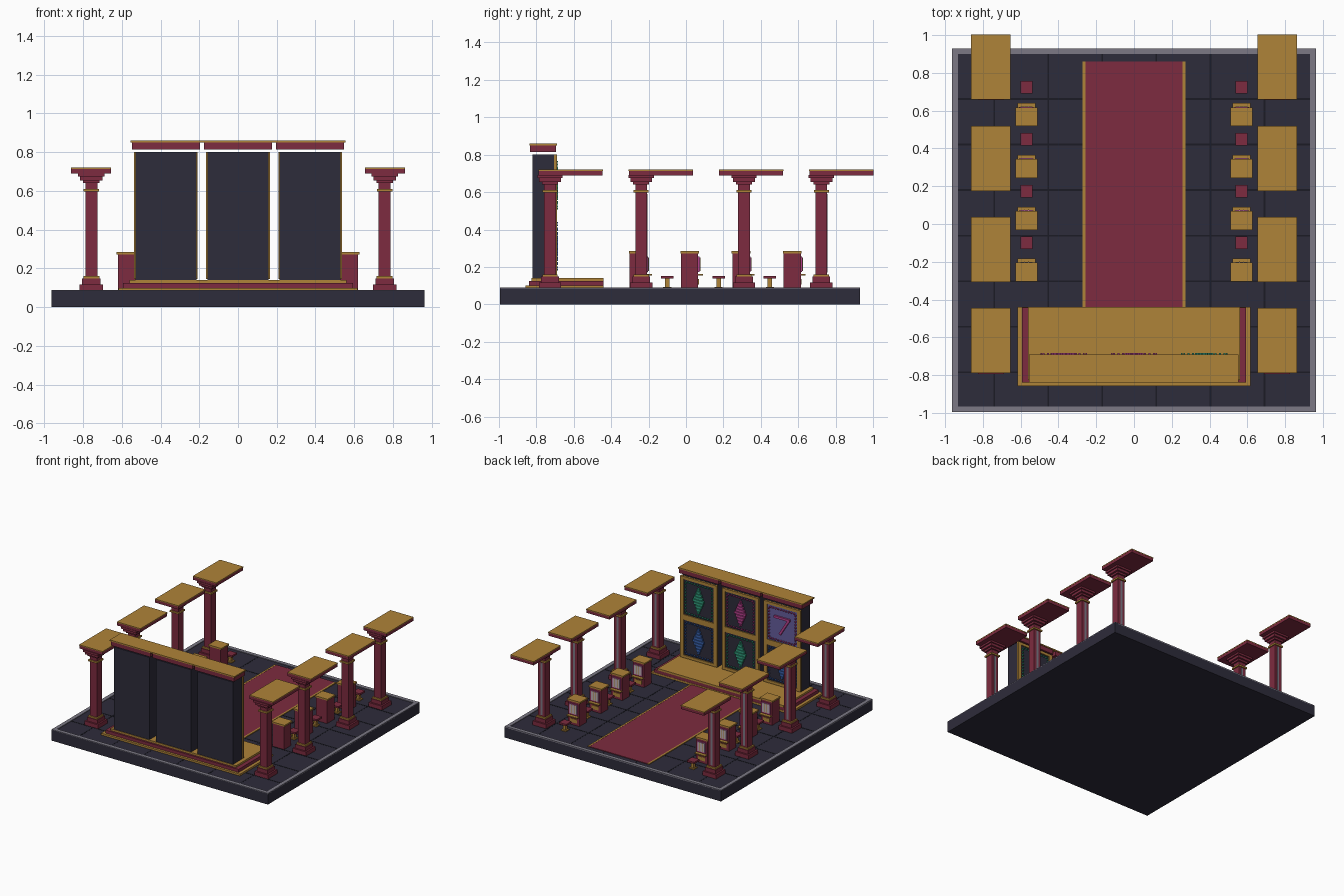
import bpy
import bmesh
from math import radians
from mathutils import Matrix, Vector

cube = bpy.data.objects.get("Cube")
if cube:
    bpy.data.objects.remove(cube, do_unlink=True)

COLOURS = {
    "gold": (0.43, 0.23, 0.04),
    "maroon": (0.205, 0.024, 0.05),
    "charcoal": (0.027, 0.025, 0.043),
    "stone_grey": (0.20, 0.19, 0.235),
    "grout_black": (0.011, 0.011, 0.018),
    "neon_green": (0.03, 0.33, 0.2),
    "neon_pink": (0.45, 0.05, 0.26),
    "neon_blue": (0.04, 0.12, 0.42),
    "lavender": (0.13, 0.11, 0.33),
    "pale_glass": (0.5, 0.42, 0.45),
}
MATS = {}
for key, rgb in COLOURS.items():
    m = bpy.data.materials.new(key)
    m.use_nodes = True
    m.diffuse_color = (*rgb, 1)
    bsdf = next(n for n in m.node_tree.nodes if n.type == "BSDF_PRINCIPLED")
    bsdf.inputs["Base Color"].default_value = (*rgb, 1)
    MATS[key] = m


class Part:
    """Collects coloured boxes into one mesh."""

    def __init__(self):
        self.bm = bmesh.new()
        self.keys = []

    def box(self, key, x, y, z, tilt=0):
        """Box from (min, max) ranges, optionally turned about the y axis."""
        if key not in self.keys:
            self.keys.append(key)
        mid = Vector([(a + b) / 2 for a, b in (x, y, z)])
        size = [b - a for a, b in (x, y, z)]
        mat = Matrix.Translation(mid) @ Matrix.Rotation(tilt, 4, "Y") @ Matrix.Diagonal((*size, 1))
        verts = bmesh.ops.create_cube(self.bm, size=1, matrix=mat)["verts"]
        for f in {f for v in verts for f in v.link_faces}:
            f.material_index = self.keys.index(key)

    def block(self, key, hx, hy, z0, z1):
        self.box(key, (-hx, hx), (-hy, hy), (z0, z1))

    def mesh(self, name):
        me = bpy.data.meshes.new(name)
        self.bm.to_mesh(me)
        self.bm.free()
        for key in self.keys:
            me.materials.append(MATS[key])
        return me


def place(name, me, loc=(0, 0, 0)):
    ob = bpy.data.objects.new(name, me)
    ob.location = loc
    bpy.context.collection.objects.link(ob)
    return ob


FLOOR = 0.085
X, Y0, Y1, RIM = 0.963, -0.995, 0.93, 0.03

# Floor slab with raised rim and tile joints
p = Part()
p.box("charcoal", (-X, X), (Y0, Y1), (0, FLOOR))
top = (FLOOR - 0.004, FLOOR + 0.005)
for s in (-1, 1):
    p.box("stone_grey", sorted((s * X, s * (X - RIM))), (Y0, Y1), top)
p.box("stone_grey", (-X + RIM, X - RIM), (Y0, Y0 + RIM), top)
p.box("stone_grey", (-X + RIM, X - RIM), (Y1 - RIM, Y1), top)
joint = (FLOOR - 0.002, FLOOR + 0.001)
for i in range(6):
    x = -0.74 + 0.286 * i
    p.box("grout_black", (x - 0.005, x + 0.005), (Y0 + RIM, Y1 - RIM), joint)
for i in range(7):
    y = -0.785 + 0.241 * i
    p.box("grout_black", (-X + RIM, X - RIM), (y - 0.005, y + 0.005), (joint[0], joint[1] + 0.0004))
place("floor", p.mesh("floor"))

# Carpet runner with gold edging
p = Part()
p.box("maroon", (-0.258, 0.258), (-0.44, 0.86), (FLOOR, FLOOR + 0.005))
for s in (-1, 1):
    p.box("gold", sorted((s * 0.258, s * 0.273)), (-0.44, 0.86), (FLOOR, FLOOR + 0.006))
place("carpet", p.mesh("carpet"))

# Stepped stage
p = Part()
p.box("gold", (-0.618, 0.618), (-0.858, -0.44), (FLOOR, 0.1))
p.box("maroon", (-0.593, 0.593), (-0.84, -0.442), (0.1, 0.125))
p.box("gold", (-0.56, 0.56), (-0.825, -0.44), (0.125, 0.14))
place("stage", p.mesh("stage"))

# Columns with stepped base, rings, capital and offset canopy
COLUMN_Y = (-0.727, -0.24, 0.31, 0.724)
p = Part()
for key, half, z0, z1 in (
    ("maroon", 0.06, FLOOR, 0.118),
    ("maroon", 0.047, 0.118, 0.148),
    ("gold", 0.041, 0.148, 0.16),
    ("maroon", 0.031, 0.16, 0.64),
    ("gold", 0.04, 0.597, 0.61),
    ("maroon", 0.043, 0.64, 0.655),
    ("maroon", 0.058, 0.655, 0.675),
    ("maroon", 0.068, 0.675, 0.692),
):
    p.block(key, half, half, z0, z1)
p.box("stone_grey", (-0.009, 0.009), (0.03, 0.033), (0.17, 0.59))
column = p.mesh("column")

p = Part()
p.block("maroon", 0.103, 0.171, 0.69, 0.713)
p.block("gold", 0.104, 0.172, 0.713, 0.72)
canopy = p.mesh("canopy")

for side, s in (("left", 1), ("right", -1)):
    for i, y in enumerate(COLUMN_Y):
        place(f"{side}_column_{i + 1}", column, (s * 0.757, y, 0))
        place(f"{side}_canopy_{i + 1}", canopy, (s * 0.759, -0.617 + 0.4825 * i, 0))

# Game cabinets, each with a screen, a ledge and a stool behind
p = Part()
p.block("maroon", 0.05, 0.046, FLOOR, 0.272)
p.block("gold", 0.058, 0.05, 0.272, 0.284)
p.box("gold", (-0.048, 0.048), (0.04, 0.072), (0.155, 0.163))
p.box("neon_pink", (-0.038, 0.038), (0.045, 0.052), (0.172, 0.256))
p.box("pale_glass", (-0.032, 0.032), (0.046, 0.055), (0.178, 0.25))
for x in (-0.011, 0.011):
    p.box("gold", (x - 0.002, x + 0.002), (0.05, 0.057), (0.178, 0.25))
p.box("gold", (-0.03, 0.03), (0.04, 0.05), (0.105, 0.135))
cabinet = p.mesh("game_cabinet")

p = Part()
p.block("gold", 0.022, 0.022, FLOOR, 0.093)
p.block("gold", 0.012, 0.012, 0.093, 0.138)
p.block("maroon", 0.032, 0.033, 0.138, 0.152)
stool = p.mesh("stool")

for side, s in (("left", 1), ("right", -1)):
    for i in range(4):
        y = -0.255 + 0.2743 * i
        place(f"{side}_game_cabinet_{i + 1}", cabinet, (s * 0.57, y, 0))
        place(f"{side}_stool_{i + 1}", stool, (s * 0.57, y + 0.155, 0))

# Display wall: three towers, each with two framed screens
FACE = -0.705


def screen(p, zc, key, bent):
    """Gold frame, glass, dotted border and a neon emblem around height zc."""
    hx, hz = 0.135, 0.142
    for s in (-1, 1):
        p.box("gold", sorted((s * hx, s * 0.164)), (FACE, -0.69), (zc - 0.164, zc + 0.164))
        p.box("gold", (-hx, hx), (FACE, -0.69), sorted((zc + s * hz, zc + s * 0.164)))
    p.box("lavender" if bent else "charcoal", (-hx, hx), (FACE, -0.698), (zc - hz, zc + hz))
    back = (-0.699, -0.684)
    for i in range(10):
        d = -0.9 + 0.2 * i
        for s in (-1, 1):
            x, z = d * 0.118, zc + s * 0.125
            p.box(key, (x - 0.005, x + 0.005), back, (z - 0.004, z + 0.004))
            x, z = s * 0.118, zc + d * 0.125
            p.box(key, (x - 0.004, x + 0.004), back, (z - 0.005, z + 0.005))
    if bent:
        p.box(key, (-0.07, 0.07), back, (zc + 0.05, zc + 0.068))
        p.box(key, (-0.029, -0.011), back, (zc - 0.085, zc + 0.068), radians(-32))
    else:
        for i in range(-4, 5):
            w, z = 0.05 - 0.0105 * abs(i), zc + 0.023 * i
            p.box(key, (-w, w), back, (z - 0.009, z + 0.009))
        p.box(key, (-0.012, 0.012), (-0.699, -0.69), (zc - 0.085, zc + 0.085))


TOWERS = (
    ("right", -0.372, "neon_pink", "neon_blue"),
    ("middle", 0, "neon_pink", "neon_green"),
    ("left", 0.372, "neon_green", "neon_blue"),
)
for name, x, upper, lower in TOWERS:
    p = Part()
    p.box("charcoal", (-0.157, 0.157), (-0.82, FACE), (0.14, 0.802))
    screen(p, 0.636, upper, name == "right")
    screen(p, 0.31, lower, False)
    p.box("maroon", (-0.176, 0.176), (-0.833, -0.695), (0.815, 0.85))
    place(f"{name}_display_tower", p.mesh(f"{name}_display_tower"), (x, 0, 0))

# Gold cap along the display wall
p = Part()
p.box("gold", (-0.556, 0.554), (-0.838, -0.69), (0.85, 0.86))
place("wall_cap", p.mesh("wall_cap"))
